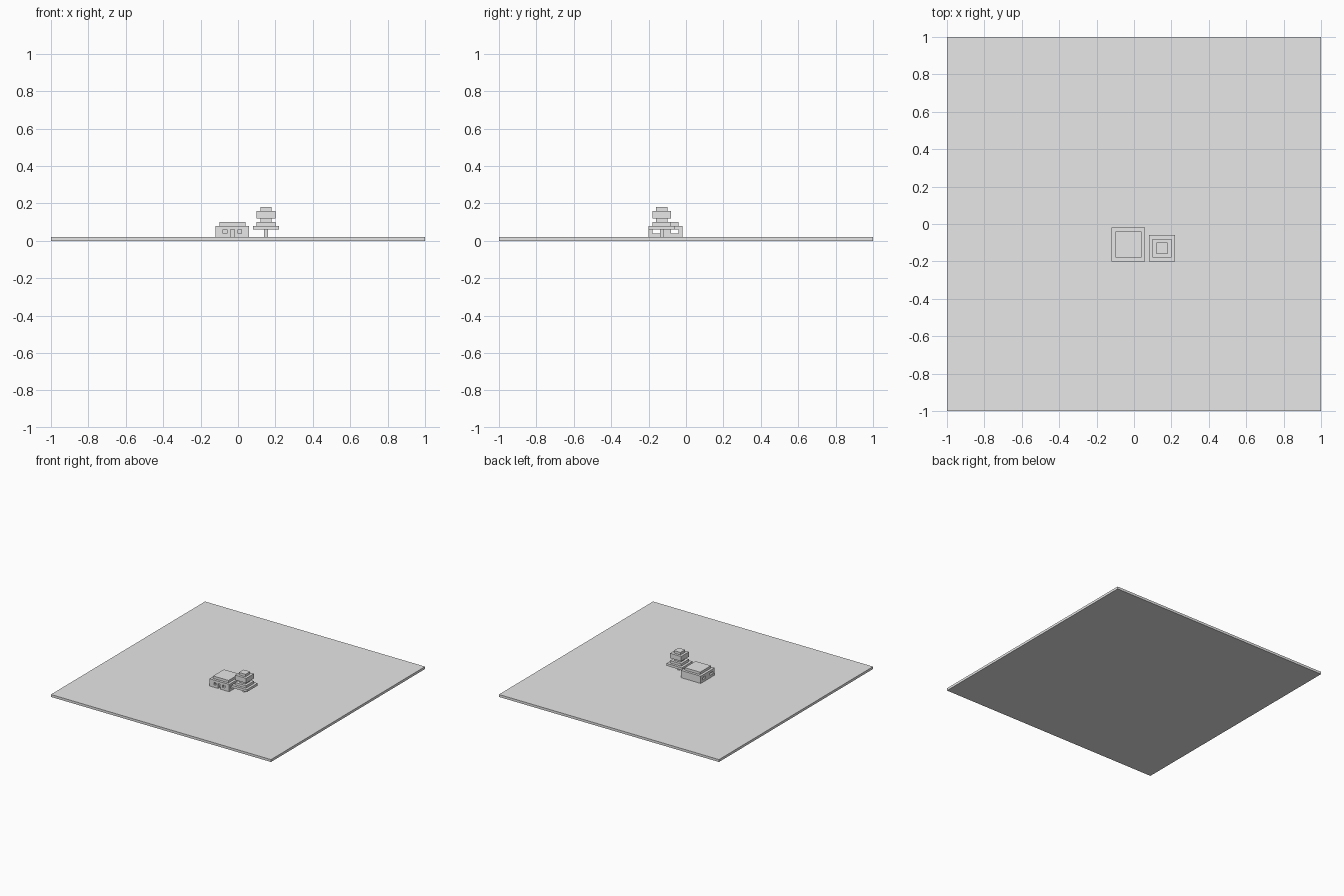
import bpy
from mathutils import Vector

cube = bpy.data.objects.get("Cube")
if cube:
    bpy.data.objects.remove(cube, do_unlink=True)

# Single plain grey
grey = bpy.data.materials.new("plain_grey")
grey.use_nodes = True
grey.diffuse_color = (0.8, 0.8, 0.8, 1)
grey.node_tree.nodes["Principled BSDF"].inputs["Base Color"].default_value = (0.8, 0.8, 0.8, 1)


def box(name, low, high):
    """Axis-aligned block between two corners."""
    low, high = Vector(low), Vector(high)
    bpy.ops.mesh.primitive_cube_add(size=1, location=(low + high) / 2)
    ob = bpy.context.object
    ob.name = name
    ob.scale = high - low
    bpy.ops.object.transform_apply(location=False, rotation=False, scale=True)
    ob.data.materials.append(grey)
    return ob


def cut(target, low, high):
    """Remove a block from the target."""
    cutter = box("cutter", low, high)
    cutter.hide_render = True
    mod = target.modifiers.new("opening", 'BOOLEAN')
    mod.operation = 'DIFFERENCE'
    mod.solver = 'EXACT'
    mod.object = cutter
    bpy.context.view_layer.objects.active = target
    bpy.ops.object.modifier_apply(modifier=mod.name)
    bpy.data.objects.remove(cutter, do_unlink=True)


# Ground slab
box("ground", (-1, -1, 0), (1, 1, 0.02))

# Hollow house walls with a closed back
walls = box("house_walls", (-0.12, -0.20, 0.02), (0.06, -0.02, 0.08))
cut(walls, (-0.10, -0.18, 0.01), (0.04, -0.04, 0.09))

# Front door and two front windows
cut(walls, (-0.04, -0.21, 0.01), (-0.02, -0.17, 0.06))
for x in (-0.08, 0.0):
    cut(walls, (x, -0.21, 0.04), (x + 0.02, -0.17, 0.06))

# Windows running through both side walls
for y in (-0.18, -0.08):
    cut(walls, (-0.13, y, 0.04), (0.07, y + 0.04, 0.06))

# House roof
box("house_roof", (-0.10, -0.18, 0.08), (0.04, -0.04, 0.10))

# Tree: trunk and stacked square foliage, as half width, bottom, top
tiers = [("tree_trunk", 0.01, 0.02, 0.06),
         ("foliage_skirt", 0.07, 0.06, 0.08),
         ("foliage_lower", 0.05, 0.08, 0.10),
         ("foliage_neck", 0.03, 0.10, 0.12),
         ("foliage_upper", 0.05, 0.12, 0.16),
         ("foliage_tip", 0.03, 0.16, 0.18)]
for name, r, z0, z1 in tiers:
    box(name, (0.15 - r, -0.13 - r, z0), (0.15 + r, -0.13 + r, z1))
